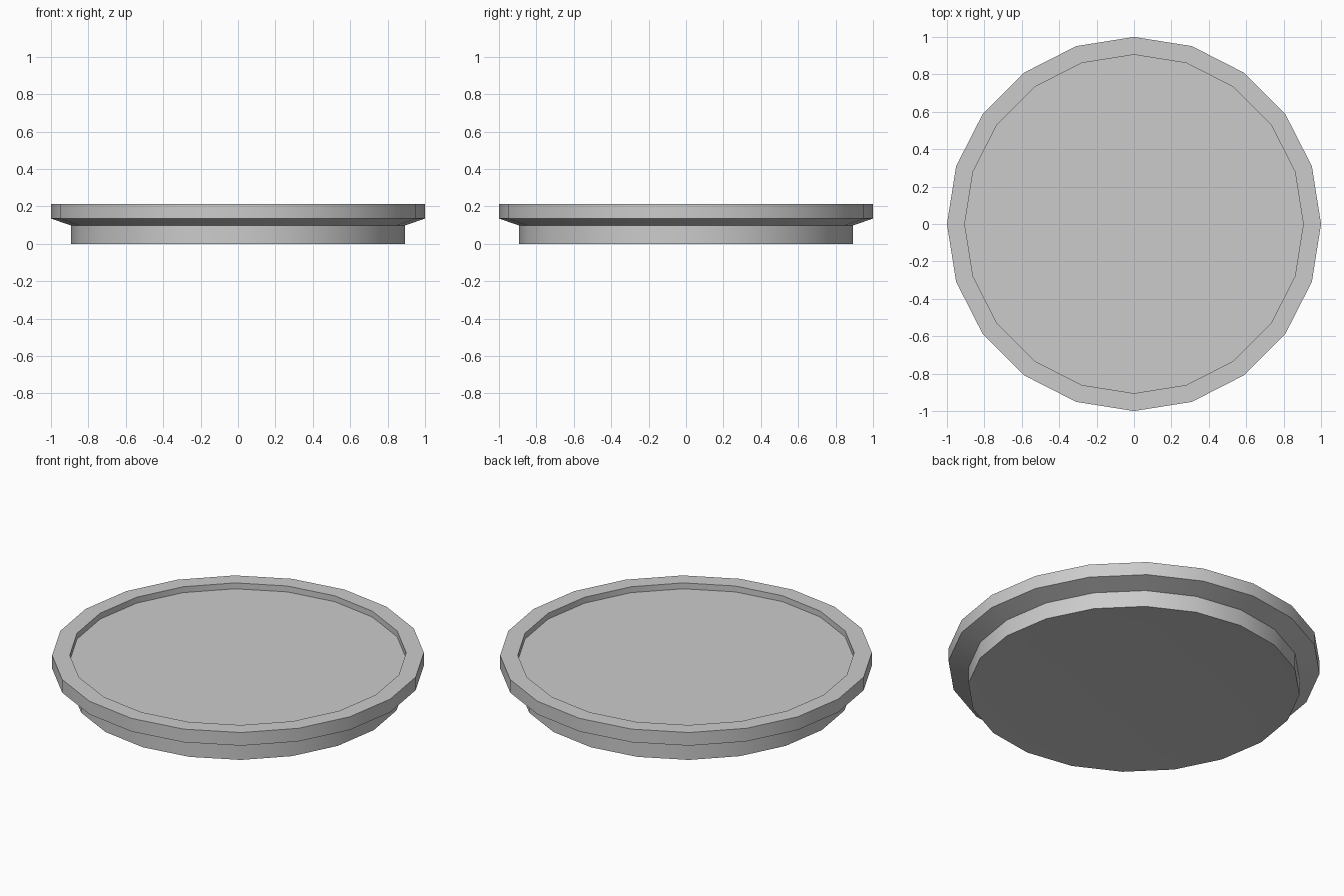
import bpy, bmesh
from math import cos, sin, pi, radians

if "Cube" in bpy.data.objects:
    bpy.data.objects.remove(bpy.data.objects["Cube"])

SIDES = 20


def lathe(name, profile):
    """Revolve (radius, z) points into a closed 20-sided solid with flat end caps."""
    bm = bmesh.new()
    rings = [[bm.verts.new((r * cos(2 * pi * i / SIDES), r * sin(2 * pi * i / SIDES), z))
              for i in range(SIDES)] for r, z in profile]
    for a, b in zip(rings, rings[1:]):
        for i in range(SIDES):
            j = (i + 1) % SIDES
            bm.faces.new((a[i], a[j], b[j], b[i]))
    bm.faces.new(rings[0][::-1])
    bm.faces.new(rings[-1])
    bmesh.ops.recalc_face_normals(bm, faces=bm.faces)
    mesh = bpy.data.meshes.new(name)
    bm.to_mesh(mesh)
    bm.free()
    obj = bpy.data.objects.new(name, mesh)
    bpy.context.collection.objects.link(obj)
    bpy.context.view_layer.objects.active = obj
    obj.select_set(True)
    bpy.ops.object.shade_smooth_by_angle(angle=radians(30))
    return obj


# Shallow tray: slightly dished underside, base wall, flared rim, recessed top
lathe("round_tray", [
    (0.70, 0.01),
    (0.892, 0.0),
    (0.892, 0.098),
    (1.0, 0.135),
    (1.0, 0.213),
    (0.905, 0.213),
    (0.905, 0.178),
])
